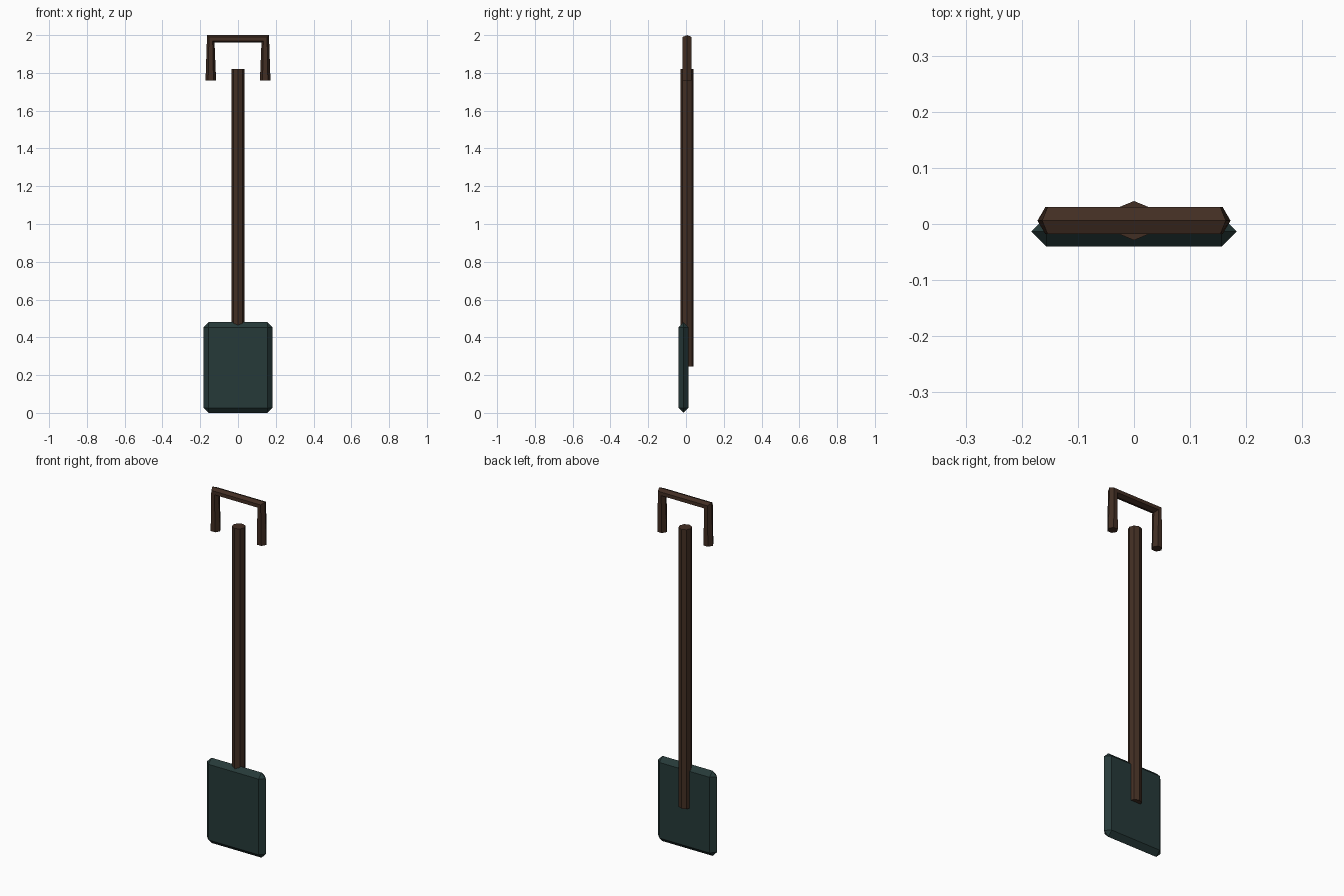
import bpy, bmesh, math
from mathutils import Vector

if "Cube" in bpy.data.objects:
    bpy.data.objects.remove(bpy.data.objects["Cube"])


def material(name, rgb):
    m = bpy.data.materials.new(name)
    m.diffuse_color = (*rgb, 1)
    m.use_nodes = True
    m.node_tree.nodes["Principled BSDF"].inputs["Base Color"].default_value = m.diffuse_color
    return m


wood = material("dark_wood", (0.0545, 0.0273, 0.0168))
steel = material("dark_green_steel", (0.0194, 0.0423, 0.0409))


def finish(name, bm, mat):
    bmesh.ops.recalc_face_normals(bm, faces=bm.faces)
    me = bpy.data.meshes.new(name)
    bm.to_mesh(me)
    bm.free()
    me.materials.append(mat)
    ob = bpy.data.objects.new(name, me)
    bpy.context.collection.objects.link(ob)
    return ob


def tube(name, path, radius, sides, mat):
    """Sweep a capped polygon ring along a path in the XZ plane."""
    bm = bmesh.new()
    pts = [Vector(p) for p in path]
    depth = Vector((0, 1, 0))
    rings = []
    for i, p in enumerate(pts):
        t = Vector()
        if i > 0:
            t += (p - pts[i - 1]).normalized()
        if i < len(pts) - 1:
            t += (pts[i + 1] - p).normalized()
        side = t.normalized().cross(depth)
        ring = []
        for k in range(sides):
            a = 2 * math.pi * k / sides
            ring.append(bm.verts.new(p + radius * (math.cos(a) * side + math.sin(a) * depth)))
        rings.append(ring)
    for r0, r1 in zip(rings, rings[1:]):
        for k in range(sides):
            n = (k + 1) % sides
            bm.faces.new((r0[k], r0[n], r1[n], r1[k]))
    bm.faces.new(rings[0])
    bm.faces.new(rings[-1])
    return finish(name, bm, mat)


# Blade: thin block with chamfers that almost meet at the middle of its edge
bm = bmesh.new()
bmesh.ops.create_cube(bm, size=1)
for v in bm.verts:
    v.co = Vector((v.co.x * 0.366, v.co.y * 0.054 - 0.0135, v.co.z * 0.48 + 0.24))
bmesh.ops.bevel(bm, geom=bm.edges[:], offset=0.0268, offset_type='OFFSET',
                segments=1, profile=0.5, affect='EDGES')
finish("blade", bm, steel)

# Shaft: eight-sided pole running down behind the blade
tube("shaft", [(0, 0.006, 0.245), (0, 0.006, 1.82)], 0.035, 8, wood)

# Grip: six-sided bent tube, pinched at its corners
tube("grip", [(-0.144, 0.006, 1.76), (-0.144, 0.006, 1.98),
              (0.144, 0.006, 1.98), (0.144, 0.006, 1.76)], 0.028, 6, wood)
